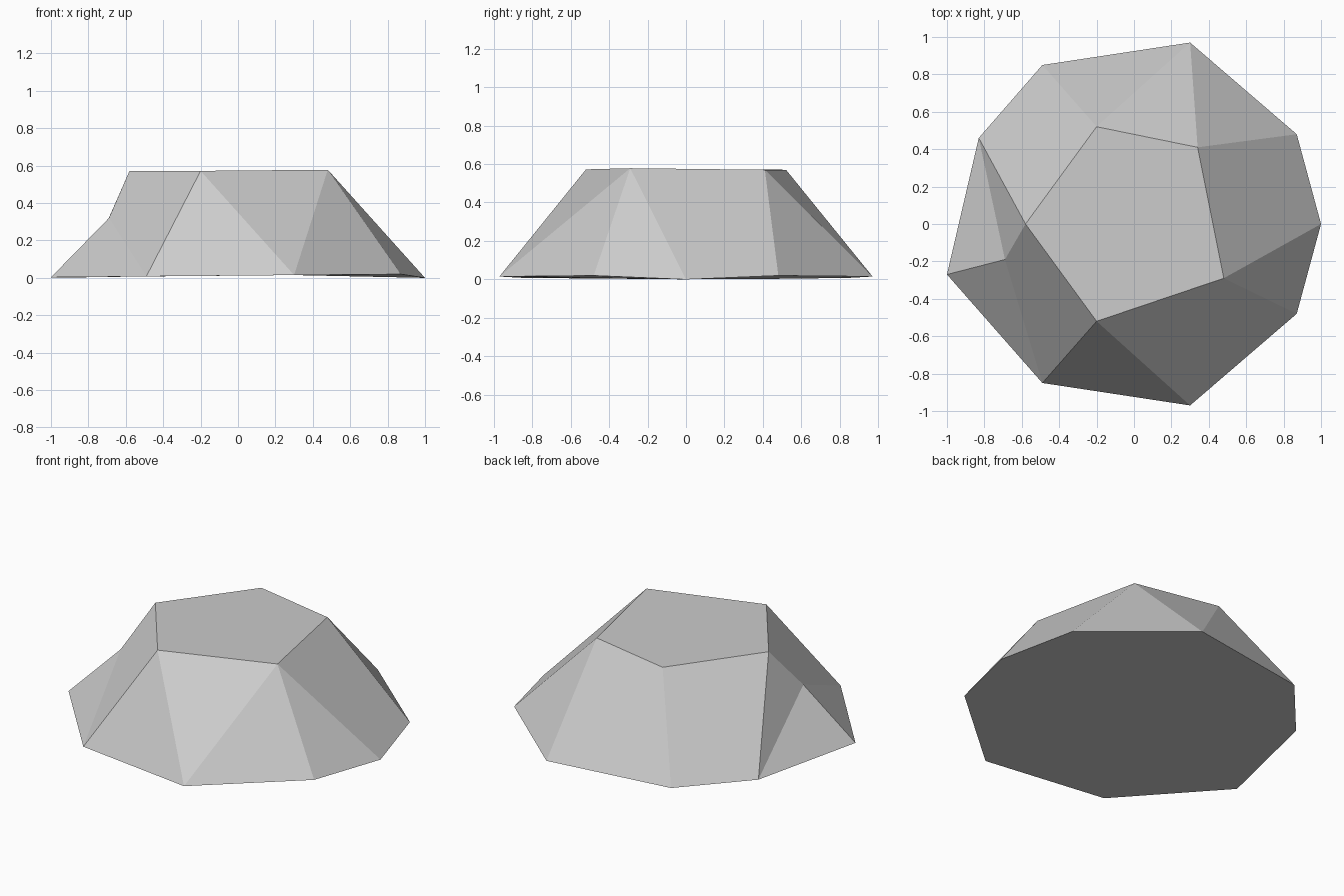
import bpy
import bmesh

if "Cube" in bpy.data.objects:
    bpy.data.objects.remove(bpy.data.objects["Cube"])

# One flat grey for the whole rock
grey = bpy.data.materials.new("stone_grey")
grey.diffuse_color = (0.6, 0.6, 0.6, 1)
grey.use_nodes = True
grey.node_tree.nodes["Principled BSDF"].inputs["Base Color"].default_value = grey.diffuse_color

# Nine-sided base ring, counter-clockwise from the right tip
base = [(1, 0, 0), (0.87, 0.48, 0.02), (0.30, 0.97, 0.015), (-0.49, 0.85, 0.008),
        (-0.83, 0.46, 0.003), (-1, -0.27, 0.003), (-0.49, -0.85, 0.008),
        (0.30, -0.97, 0.015), (0.87, -0.48, 0.02)]
# Five-sided top ring (9-13) and the chipped corner (14)
top = [(-0.58, 0, 0.572), (-0.20, 0.52, 0.57), (0.34, 0.41, 0.57),
       (0.48, -0.29, 0.578), (-0.20, -0.52, 0.572)]
chip = (-0.69, -0.19, 0.32)
A, B, C, D, E, M = range(9, 15)

# Flat cap, underside and sloping facets
facets = [(A, E, D, C, B), tuple(reversed(range(9))),
          (0, 1, C, D), (1, 2, C), (2, B, C), (2, 3, B), (3, 4, A, B),
          (4, M, A), (4, 5, M), (5, 6, M), (6, E, A, M),
          (6, 7, E), (7, D, E), (7, 8, D), (8, 0, D)]

bm = bmesh.new()
verts = [bm.verts.new(p) for p in base + top + [chip]]
for f in facets:
    bm.faces.new([verts[i] for i in f])
bmesh.ops.recalc_face_normals(bm, faces=bm.faces)

mesh = bpy.data.meshes.new("rock")
bm.to_mesh(mesh)
bm.free()
mesh.materials.append(grey)
rock = bpy.data.objects.new("rock", mesh)
bpy.context.collection.objects.link(rock)
